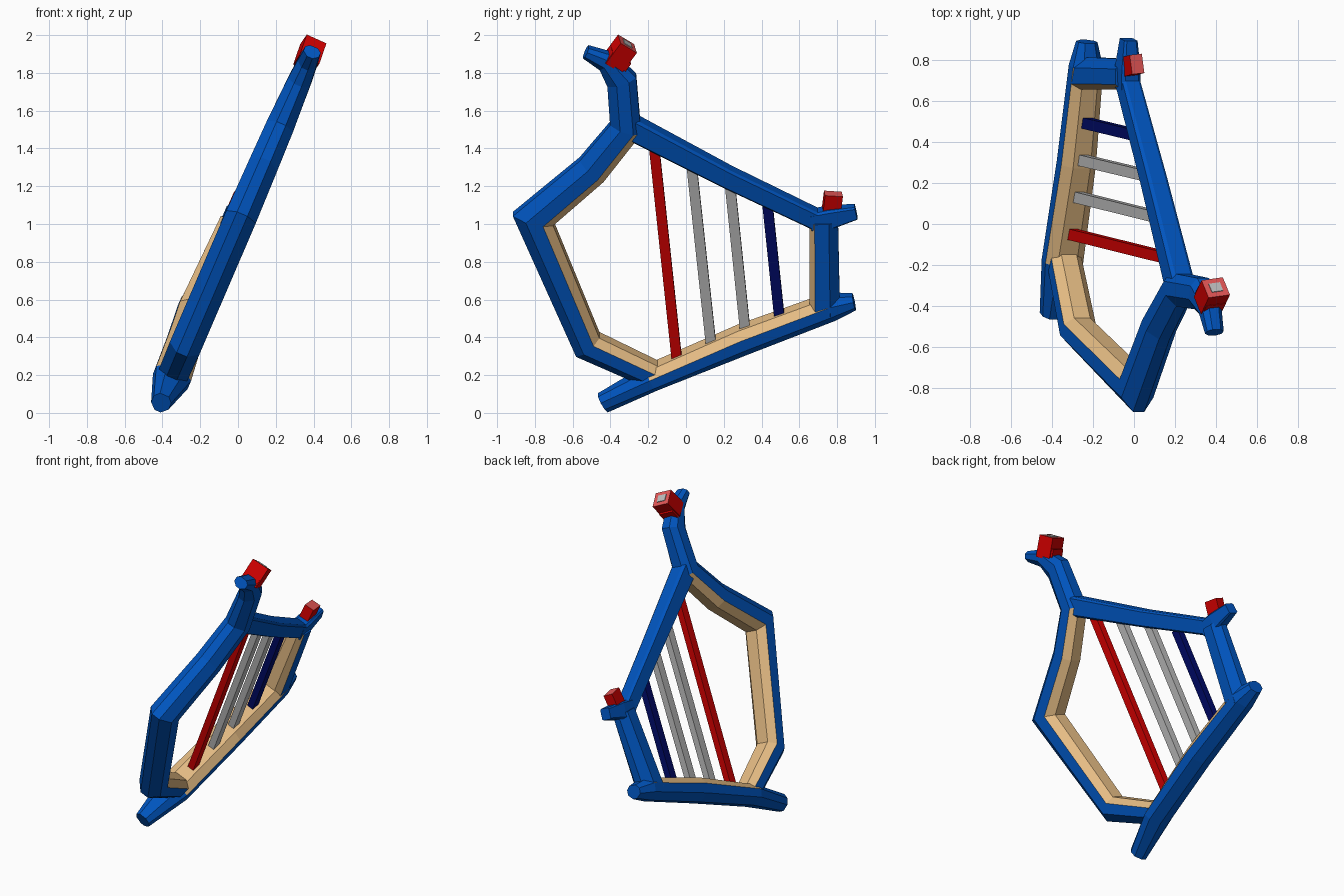
import bpy, bmesh, math
from mathutils import Vector, Euler

if "Cube" in bpy.data.objects:
    bpy.data.objects.remove(bpy.data.objects["Cube"])

LEAN = 0.43
N = Vector((1, 0, -LEAN)).normalized()      # normal of the leaning harp plane


def material(name, rgb):
    m = bpy.data.materials.new(name)
    m.diffuse_color = (*rgb, 1)
    m.use_nodes = True
    m.node_tree.nodes["Principled BSDF"].inputs["Base Color"].default_value = m.diffuse_color
    return m


BLUE = material("blue", (0.0, 0.09, 0.52))
TAN = material("tan", (0.78, 0.50, 0.23))
RED = material("red", (0.65, 0.0, 0.0))
PALE_RED = material("pale red", (0.75, 0.09, 0.09))
GREY = material("grey", (0.50, 0.50, 0.50))
NAVY = material("navy", (0.0, 0.003, 0.14))


def place(y, z):
    """Side-view point to a point on the leaning plane."""
    return Vector((LEAN * z - LEAN - 0.06 * max(0, y), y, z))


def finish(name, bm, mats):
    bmesh.ops.recalc_face_normals(bm, faces=bm.faces)
    me = bpy.data.meshes.new(name)
    bm.to_mesh(me)
    bm.free()
    for m in mats:
        me.materials.append(m)
    ob = bpy.data.objects.new(name, me)
    bpy.context.collection.objects.link(ob)
    return ob


def octagon(rim):
    """Bar section (inward, thickness); the three faces beyond rim can be tan."""
    return [(-1, -.35), (-.35, -1), (rim, -1), (1, -.5), (1, .5), (rim, 1), (-.35, 1), (-1, .35)]


RECT = [(-1, -1), (1, -1), (1, 1), (-1, 1)]
BEAM = [(-1, -.7), (-.8, -1), (.8, -1), (1, -.7), (1, .7), (.8, 1), (-.8, 1), (-1, .7)]


def bar(name, path, side=1, tan_segments=(), section=BEAM, mats=(BLUE, TAN)):
    """Sweep a section along (y, z, half width, half thickness) points with mitres."""
    pts = [place(p[0], p[1]) for p in path]
    dirs = [(b - a).normalized() for a, b in zip(pts, pts[1:])]
    bm = bmesh.new()
    rings = []
    for i, p in enumerate(pts):
        d0, d1 = dirs[max(0, i - 1)], dirs[min(i, len(dirs) - 1)]
        t = (d0 + d1).normalized()
        u = t.cross(N).normalized() * side
        mitre = min(1.5, 1 / max(0.3, t.dot(d0)))
        h, w = path[i][2] * mitre, path[i][3]
        rings.append([bm.verts.new(p + u * (a * h) + N * (b * w)) for a, b in section])
    n = len(section)
    for s, (r0, r1) in enumerate(zip(rings, rings[1:])):
        for k in range(n):
            f = bm.faces.new((r0[k], r0[(k + 1) % n], r1[(k + 1) % n], r1[k]))
            if s in tan_segments and k in (2, 3, 4):
                f.material_index = 1
    bm.faces.new(rings[0])
    bm.faces.new(rings[-1])
    return finish(name, bm, mats)


def block(name, centre, size, rot, mats):
    """Rotated box; a second material goes on its top face."""
    bm = bmesh.new()
    bmesh.ops.create_cube(bm, size=1)
    for f in bm.faces:
        if len(mats) > 1 and f.calc_center_median().z > 0.4:
            f.material_index = 1
    r = Euler([math.radians(a) for a in rot]).to_matrix()
    for v in bm.verts:
        v.co = r @ Vector([c * s for c, s in zip(v.co, size)]) + Vector(centre)
    return finish(name, bm, mats)


# Curved pillar with the head on top
bar("pillar", [(-.15, .19, .07, .08), (-.52, .36, .078, .085), (-.81, 1.03, .09, .085),
               (-.50, 1.29, .085, .08), (-.32, 1.51, .08, .075), (-.34, 1.76, .078, .062),
               (-.42, 1.86, .055, .052), (-.53, 1.91, .034, .044)], 1, range(4), octagon(.5))

# Sloping base
bar("base", [(-.44, .052, .053, .05), (-.18, .185, .064, .10), (.30, .385, .075, .092),
             (.77, .56, .07, .08), (.89, .587, .042, .05)], -1, (1, 2), octagon(.45))

# Short right post with its tip
bar("right_post", [(.735, .54, .08, .08), (.73, 1.02, .075, .06)], -1, (0,), octagon(.65))
bar("post_tip", [(.66, 1.02, .05, .05), (.76, 1.035, .055, .05), (.90, 1.065, .036, .035)], -1)

# Neck beam carrying the strings
bar("neck", [(-.29, 1.515, .062, .058), (.22, 1.25, .053, .053), (.70, 1.02, .05, .048)], 1)

# Strings
for name, mat, y0, z0, y1, z1 in [
        ("red_string", RED, -.045, .25, -.172, 1.44), ("grey_string_1", GREY, .135, .34, .03, 1.31),
        ("grey_string_2", GREY, .315, .42, .233, 1.21), ("navy_string", NAVY, .495, .50, .432, 1.10)]:
    bar(name, [(y0, z0, .027, .022), (y1, z1, .027, .022)], 1, (), RECT, (mat,))

# Red tuning pegs, the large one with a pale facet on top
ROT = (-32, 24, 8)
PEG = Vector((.38, -.35, 1.9))
block("large_peg", PEG, (.115, .105, .14), ROT, (RED, PALE_RED))
top = Euler([math.radians(a) for a in ROT]).to_matrix() @ Vector((0, 0, .071))
block("peg_facet", PEG + top, (.06, .05, .006), ROT, (GREY,))
block("peg_seat", (.37, -.365, 1.87), (.10, .12, .07), ROT, (RED,))
block("small_peg", (-.005, .775, 1.115), (.065, .095, .10), (-4, 24, 6), (RED, PALE_RED))
